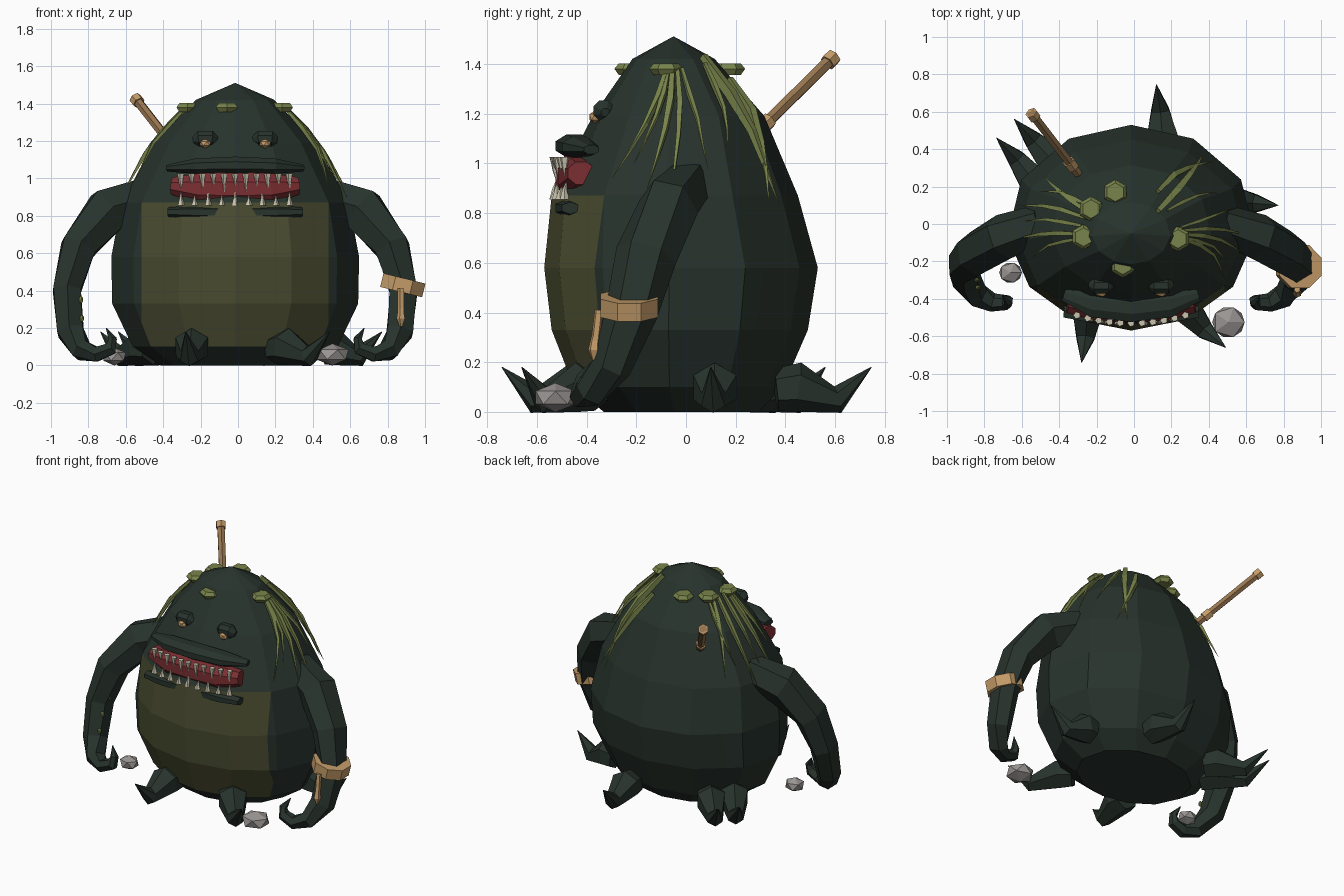
import bpy, bmesh, math
from mathutils import Vector

cube = bpy.data.objects.get("Cube")
if cube:
    bpy.data.objects.remove(cube, do_unlink=True)

CX = -0.015  # mirror plane of the creature


def material(name, rgb):
    m = bpy.data.materials.new(name)
    m.use_nodes = True
    m.diffuse_color = (*rgb, 1)
    m.node_tree.nodes["Principled BSDF"].inputs["Base Color"].default_value = (*rgb, 1)
    return m


SKIN = material("dark green skin", (0.021, 0.033, 0.026))
BELLY = material("olive belly", (0.07, 0.075, 0.031))
MOSS = material("moss green", (0.19, 0.23, 0.07))
RED = material("mouth red", (0.2, 0.028, 0.032))
TOOTH = material("tooth ivory", (0.6, 0.56, 0.43))
WOOD = material("brown wood", (0.31, 0.18, 0.08))
TAN = material("tan leather", (0.55, 0.33, 0.14))
STONE = material("grey stone", (0.32, 0.3, 0.29))


def finish(name, bm, mat):
    bmesh.ops.remove_doubles(bm, verts=bm.verts, dist=1e-5)
    bmesh.ops.recalc_face_normals(bm, faces=bm.faces)
    me = bpy.data.meshes.new(name)
    bm.to_mesh(me)
    bm.free()
    me.materials.append(mat)
    ob = bpy.data.objects.new(name, me)
    bpy.context.collection.objects.link(ob)
    return ob


def loft(name, rings, mat, cuts=()):
    """Skin equal-length point rings, cap both ends, slice at x = cuts."""
    bm = bmesh.new()
    vs = [[bm.verts.new(p) for p in r] for r in rings]
    n = len(vs[0])
    for a, b in zip(vs, vs[1:]):
        for i in range(n):
            j = (i + 1) % n
            bm.faces.new((a[i], a[j], b[j], b[i]))
    bm.faces.new(vs[0])
    bm.faces.new(vs[-1])
    bmesh.ops.dissolve_degenerate(bm, dist=1e-5, edges=bm.edges)
    for x in cuts:
        bmesh.ops.bisect_plane(bm, geom=bm.verts[:] + bm.edges[:] + bm.faces[:],
                               plane_co=(x, 0, 0), plane_no=(1, 0, 0))
    return finish(name, bm, mat)


def tube(name, path, radii, mat, sides=6, up=(0, 0, 1)):
    """Sweep a polygon along a path; a radius is a number or (side, up)."""
    pts = [Vector(p) for p in path]
    rings = []
    for i, p in enumerate(pts):
        t = (pts[min(i + 1, len(pts) - 1)] - pts[max(i - 1, 0)]).normalized()
        s = t.cross(Vector(up)).normalized()
        u = s.cross(t)
        r = radii[i]
        rs, ru = r if isinstance(r, tuple) else (r, r)
        angles = [2 * math.pi * (k + 0.5) / sides for k in range(sides)]
        rings.append([p + s * rs * math.cos(a) + u * ru * math.sin(a) for a in angles])
    return loft(name, rings, mat)


# Body: height, half width, half depth, depth centre
BODY = [(0, .40, .31, -.02), (.1, .55, .42, -.03), (.33, .66, .515, -.025),
        (.58, .665, .55, -.02), (.87, .61, .495, -.045), (1.19, .43, .345, -.03),
        (1.42, .21, .165, -.05), (1.51, .001, .001, -.05)]


def surface(deg, z, off=0.0):
    """Point on the body at an angle measured from the front toward +x."""
    for a, b in zip(BODY, BODY[1:]):
        if a[0] <= z <= b[0]:
            f = (z - a[0]) / (b[0] - a[0])
            rx, ry, cy = [a[i] + f * (b[i] - a[i]) for i in (1, 2, 3)]
            break
    t = math.radians(deg)
    return Vector((CX + (rx + off) * math.sin(t), cy - (ry + off) * math.cos(t), z))


half = [27, 55, 85, 118, 150]
angles = [0] + half + [180] + [-a for a in reversed(half)]
body = loft("body", [[surface(a, r[0]) for a in angles] for r in BODY], SKIN, (CX - .5, CX + .5))
body.data.materials.append(BELLY)
for f in body.data.polygons:
    c = f.center
    turn = math.degrees(math.atan2(abs(c.x - CX) * 0.83, -c.y - 0.025))
    if turn < 55 and abs(c.x - CX) < 0.5 and 0.1 < c.z < 0.87:
        f.material_index = 1

# Arms with curled hands
ARM = [(.47, .01, .9), (.685, -.07, .825), (.84, -.16, .63), (.9, -.22, .4),
       (.88, -.3, .18), (.82, -.38, .08), (.74, -.42, .06), (.665, -.42, .09),
       (.655, -.41, .14), (.69, -.38, .2)]
ARM_R = [(.12, .1), (.135, .125), (.105, .125), (.085, .105), (.08, .08),
         (.06, .07), (.045, .05), (.04, .04), (.025, .03), .002]
for side, label in ((1, "left"), (-1, "right")):
    tube(label + "_arm", [(CX + side * x, y, z) for x, y, z in ARM], ARM_R, SKIN, up=(0, 1, 0))

# Toes: base, knuckle and raised tip on the ground around the body
TOES = [((-.24, -.36), (-.26, -.61), (-.28, -.74)), ((.2, -.36), (.38, -.57), (.49, -.66)),
        ((.45, .12), (.65, .11), (.77, .1)), ((.16, .36), (.14, .61), (.12, .745)),
        ((-.36, .26), (-.54, .45), (-.64, .56)), ((-.45, .12), (-.63, .35), (-.735, .46))]
for i, (a, b, c) in enumerate(TOES):
    m = [p + (q - p) * .35 for p, q in zip(a, b)]
    tube(f"toe_{i + 1}", [(*a, .09), (*m, .1), (*b, .05), (*c, .18)],
         [.085, .1, .055, .002], SKIN)

# Mouth, lips and teeth
tube("mouth", [(-.35, -.42, .96), (-.2, -.45, .945), (CX, -.46, .945), (.17, -.45, .945), (.32, -.42, .96)],
     [(.06, .05), (.07, .09), (.07, .095), (.07, .09), (.06, .05)], RED, 8)
tube("upper_lip", [(-.375, -.38, 1.055), (-.22, -.43, 1.065), (CX, -.45, 1.07),
                   (.19, -.43, 1.065), (.345, -.38, 1.055)],
     [(.035, .02), (.075, .045), (.08, .05), (.075, .045), (.035, .02)], SKIN, 8)
tube("lower_lip", [(-.375, -.465, .82), (-.24, -.475, .82), (.21, -.475, .82), (.345, -.465, .82)],
     [(.04, .025), (.058, .035), (.058, .035), (.04, .025)], SKIN)


def teeth(label, count, z_base, z_tip):
    for i in range(count):
        x = CX + 0.29 * (2 * i / (count - 1) - 1)
        y = -0.53 + 0.5 * (x - CX) ** 2
        tip = z_tip + (z_base - z_tip) * (0.3 if i % 2 else 0)
        tube(f"{label}_tooth_{i + 1}", [(x, y, z_base), (x, y, (z_base + tip) / 2), (x, y + .01, tip)],
             [.02, .009, .001], TOOTH, 5, (0, 1, 0))


teeth("upper", 11, 1.025, .92)
teeth("lower", 9, .855, .935)


def ball(name, loc, size, mat):
    bm = bmesh.new()
    bmesh.ops.create_icosphere(bm, subdivisions=1, radius=1)
    for v in bm.verts:
        v.co = Vector(a * b + c for a, b, c in zip(v.co, size, loc))
    return finish(name, bm, mat)


# Eyes under heavy lids
for side, label in ((1, "left"), (-1, "right")):
    x = CX + side * .16
    tube(label + "_eyelid", [(x - .065, -.325, 1.205), (x - .035, -.33, 1.212),
                             (x + .035, -.33, 1.212), (x + .065, -.325, 1.205)],
         [.018, .045, .045, .018], SKIN, 8)
    ball(label + "_eye", (x, -.366, 1.186), (.034, .026, .026), TAN)

# Moss pads around the crown
for i, (x, y) in enumerate([(-.1, .17), (-.23, .08), (-.27, -.07), (.235, -.08), (-.06, -.22)]):
    tube(f"moss_pad_{i + 1}", [(x, y, 1.355), (x, y, 1.38), (x, y, 1.402)],
         [.05, .068, .05], MOSS, 6, (0, 1, 0))

# Hanging moss strands: start angle, end angle, start height, end height, thickness
STRANDS = [(82, 58, 1.38, .94, .016), (84, 68, 1.38, 1.0, .014), (88, 77, 1.38, .9, .018),
           (93, 88, 1.38, .85, .016), (98, 106, 1.38, .98, .013),
           (136, 143, 1.43, .83, .026), (152, 136, 1.34, .83, .022), (128, 118, 1.4, 1.05, .014),
           (-82, -72, 1.38, 1.0, .014), (-88, -86, 1.38, .88, .018), (-100, -97, 1.38, .98, .016),
           (-112, -106, 1.38, .86, .018), (-120, -128, 1.38, .93, .018), (-128, -118, 1.37, 1.0, .014)]
for i, (a0, a1, z0, z1, r) in enumerate(STRANDS):
    steps = [k / 4 for k in range(5)]
    path = [surface(a0 + (a1 - a0) * f, z0 + (z1 - z0) * f, .02) for f in steps]
    tube(f"moss_strand_{i + 1}", path, [.7 * r, r, .75 * r, .4 * r, .001], MOSS, 4)

# Staff stuck in the back, with end knob and collar
low, high = Vector((-.3, .27, 1.11)), Vector((-.55, .595, 1.43))


def on_staff(f):
    return low.lerp(high, f)


tube("staff", [low, high], [.026, .026], WOOD)
tube("staff_knob", [on_staff(.92), on_staff(1)], [.034, .034], TAN)
tube("staff_collar", [on_staff(.1), on_staff(.2)], [.034, .034], TAN)

# Bracelet with a hanging charm
tube("bracelet", [(.89, -.228, .465), (.872, -.228, .392)], [(.125, .125)] * 2, TAN, 8, (0, 1, 0))
tube("charm_cord", [(.872, -.35, .41), (.872, -.365, .28)], [.018, .018], TAN, 5, (0, 1, 0))
tube("charm", [(.872, -.365, .31), (.872, -.37, .25), (.872, -.37, .21)], [.014, .025, .008], TAN, 5, (0, 1, 0))

# Small moss studs on the right arm
for i, (x, y, z) in enumerate([(-.835, -.245, .45), (-.835, -.34, .25), (-.84, -.3, .35)]):
    ball(f"arm_stud_{i + 1}", (x, y, z), (.014, .014, .022), MOSS)

# Loose rocks
ball("small_rock", (-.66, -.26, .047), (.068, .062, .048), STONE)
ball("large_rock", (.505, -.525, .058), (.097, .093, .059), STONE)
